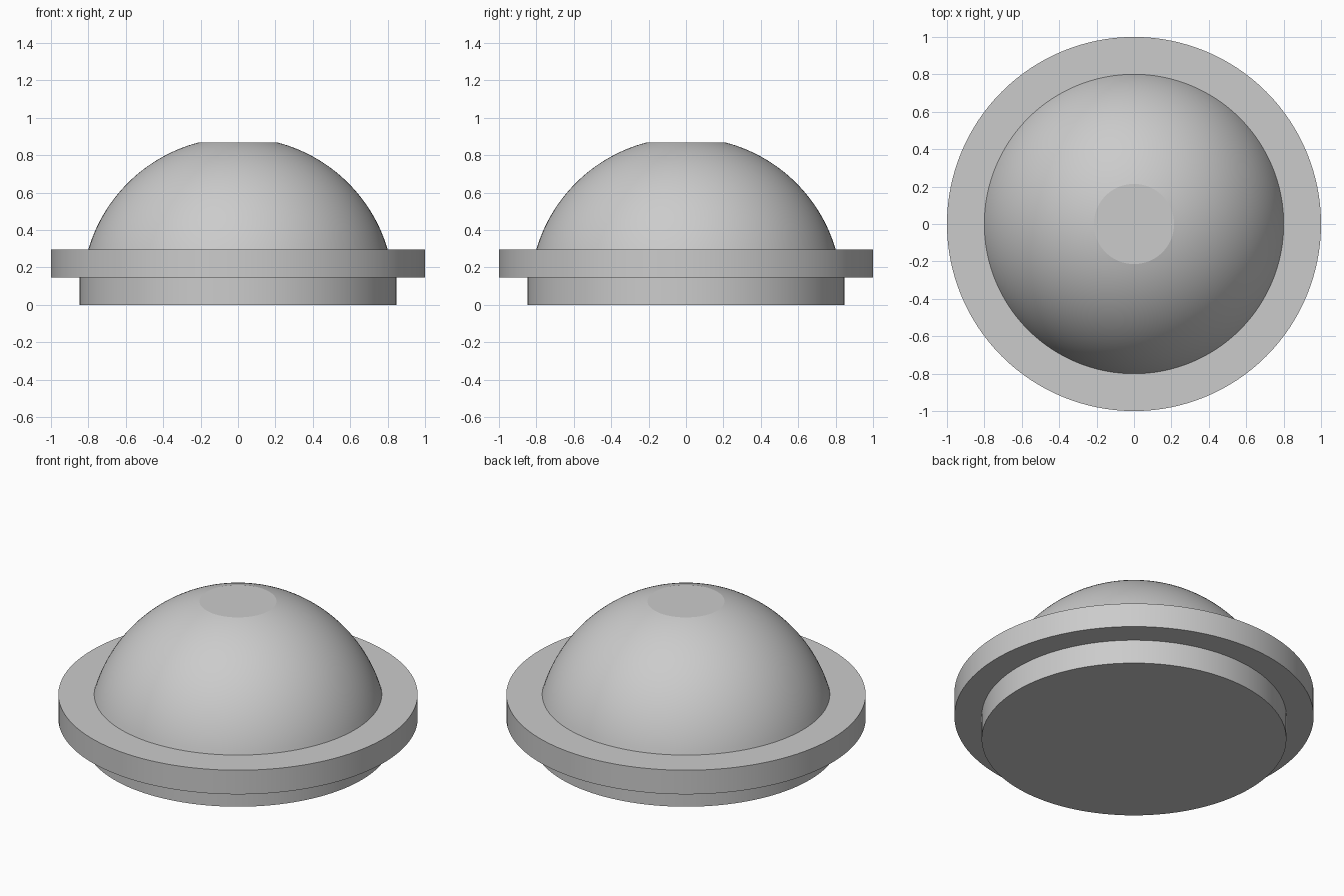
import bpy, bmesh, math

cube = bpy.data.objects.get("Cube")
if cube:
    bpy.data.objects.remove(cube, do_unlink=True)

SEGMENTS = 128

grey = bpy.data.materials.new("light_grey")
grey.use_nodes = True
colour = (0.6, 0.6, 0.6, 1)
grey.diffuse_color = colour
grey.node_tree.nodes["Principled BSDF"].inputs["Base Color"].default_value = colour


def turned_part(name, profile):
    """Revolve a (radius, height) profile around z and cap both ends."""
    bm = bmesh.new()
    rings = []
    for r, z in profile:
        angles = [math.tau * i / SEGMENTS for i in range(SEGMENTS)]
        rings.append([bm.verts.new((r * math.cos(a), r * math.sin(a), z)) for a in angles])
    for low, high in zip(rings, rings[1:]):
        for i in range(SEGMENTS):
            j = (i + 1) % SEGMENTS
            bm.faces.new((low[i], low[j], high[j], high[i]))
    bm.faces.new(rings[0][::-1])
    bm.faces.new(rings[-1])
    mesh = bpy.data.meshes.new(name)
    bm.to_mesh(mesh)
    bm.free()
    mesh.materials.append(grey)
    obj = bpy.data.objects.new(name, mesh)
    bpy.context.collection.objects.link(obj)
    bpy.ops.object.select_all(action="DESELECT")
    obj.select_set(True)
    bpy.context.view_layer.objects.active = obj
    bpy.ops.object.shade_smooth_by_angle(angle=math.radians(12))
    return obj


# Stepped base: narrow foot below a wide rim
FOOT_TOP, RIM_TOP = 0.147, 0.295
turned_part("base", [(0.848, 0), (0.848, FOOT_TOP), (1, FOOT_TOP), (1, RIM_TOP), (0.8, RIM_TOP)])

# Dome: spherical zone with a flat top
CENTRE, RADIUS, DOME_TOP = 0.061, 0.834, 0.867
start = math.asin((RIM_TOP - CENTRE) / RADIUS)
end = math.asin((DOME_TOP - CENTRE) / RADIUS)
STEPS = 32
arc = [start + (end - start) * i / STEPS for i in range(STEPS + 1)]
turned_part("dome", [(RADIUS * math.cos(a), CENTRE + RADIUS * math.sin(a)) for a in arc])
